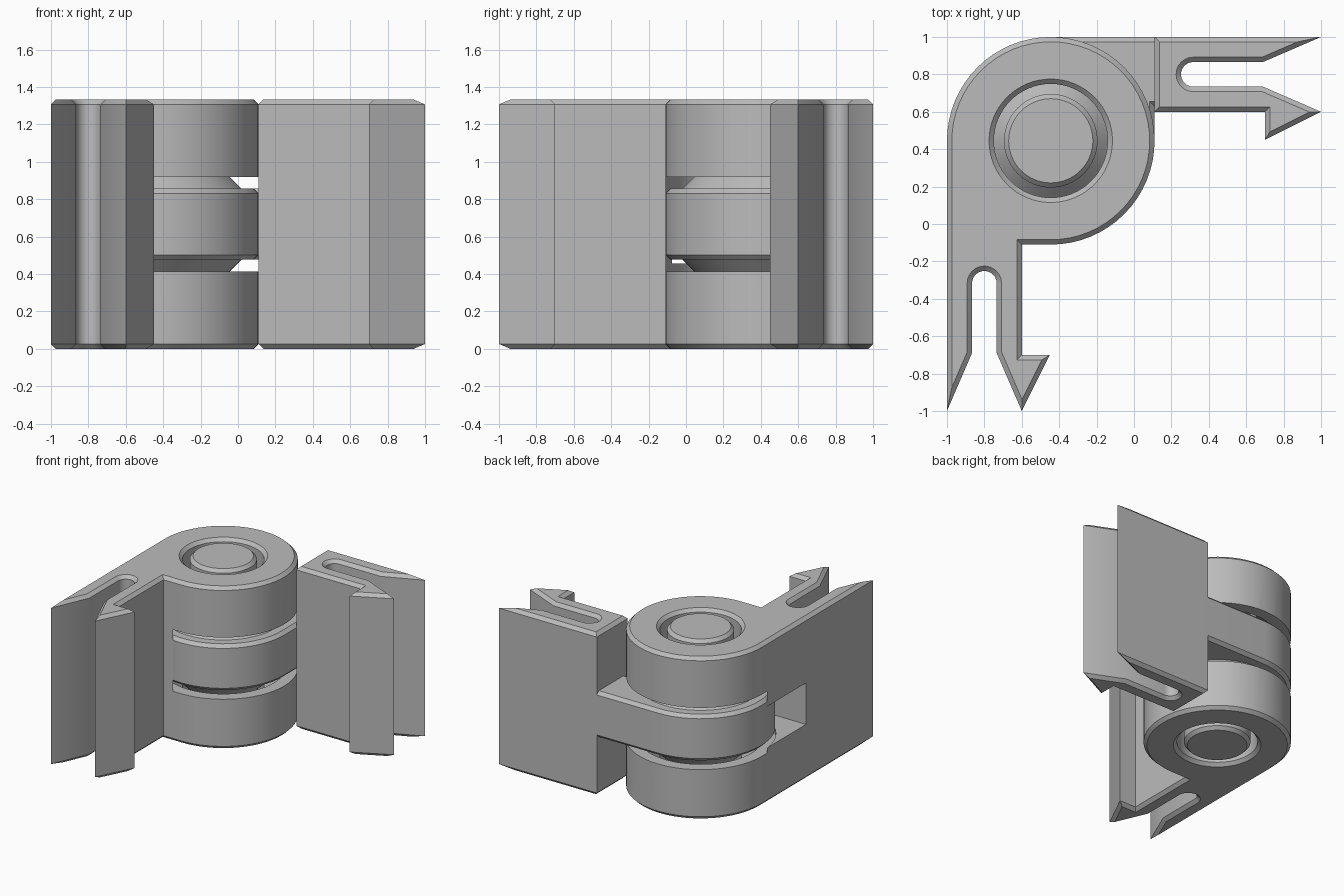
import bpy, bmesh
from math import sin, cos, radians, pi
from mathutils import Vector

H = 1.333          # total height
R = 0.555          # barrel radius
C = -0.445         # barrel axis at x = C, y = -C
BEV = 0.026        # chamfer width

cube = bpy.data.objects.get("Cube")
if cube:
    bpy.data.objects.remove(cube, do_unlink=True)

grey = bpy.data.materials.new("plain grey")
grey.use_nodes = True
tone = (0.5, 0.5, 0.5, 1)
grey.diffuse_color = tone
grey.node_tree.nodes["Principled BSDF"].inputs["Base Color"].default_value = tone


def arc(cx, cy, r, start, end, steps):
    angles = [radians(start + (end - start) * i / steps) for i in range(steps + 1)]
    return [(cx + r * cos(a), cy + r * sin(a)) for a in angles]


def inset(points, d):
    """Mitred inward offset of a counter-clockwise outline."""
    out = []
    for i, p in enumerate(points):
        p = Vector(p)
        a = (p - Vector(points[i - 1])).normalized()
        b = (Vector(points[(i + 1) % len(points)]) - p).normalized()
        na, nb = Vector((-a.y, a.x)), Vector((-b.y, b.x))
        out.append(p + (na + nb) * d / (1 + na.dot(nb)))
    return out


def finish(name, bm):
    bmesh.ops.recalc_face_normals(bm, faces=bm.faces[:])
    mesh = bpy.data.meshes.new(name)
    bm.to_mesh(mesh)
    bm.free()
    mesh.materials.append(grey)
    ob = bpy.data.objects.new(name, mesh)
    bpy.context.collection.objects.link(ob)
    return ob


def skin(name, rings):
    """Join equal rings of 3D points with quads and close both ends."""
    bm = bmesh.new()
    loops = [[bm.verts.new(p) for p in ring] for ring in rings]
    for low, high in zip(loops, loops[1:]):
        for i in range(len(low)):
            bm.faces.new((low[i - 1], low[i], high[i], high[i - 1]))
    bm.faces.new(loops[0][::-1])
    bm.faces.new(loops[-1])
    return finish(name, bm)


def chamfered_slab(name, outline, z0, z1):
    small = inset(outline, BEV)
    levels = [(small, z0), (outline, z0 + BEV), (outline, z1 - BEV), (small, z1)]
    return skin(name, [[(p[0], p[1], z) for p in pts] for pts, z in levels])


def lathe(name, profile, steps=64):
    """Revolve (radius, z) pairs about the hinge axis."""
    turn = [2 * pi * i / steps for i in range(steps)]
    return skin(name, [[(C + r * cos(a), -C + r * sin(a), z) for a in turn]
                       for r, z in profile])


def cut(target, cutter):
    cutter.hide_render = True
    mod = target.modifiers.new("cut", "BOOLEAN")
    mod.operation = "DIFFERENCE"
    mod.solver = "EXACT"
    mod.object = cutter
    bpy.context.view_layer.objects.active = target
    bpy.ops.object.modifier_apply(modifier=mod.name)
    bpy.data.objects.remove(cutter, do_unlink=True)


def mirrored(profile):
    """Complete an upper half profile with its copy about mid height."""
    return [(r, H - z) for r, z in reversed(profile)] + profile


# Clip outline: rounded slot between a plain prong and a barbed prong
clip = [(-1, -1), (-0.866, -0.69)]
clip += arc(-0.8, -0.317, 0.066, 180, 0, 12)
clip += [(-0.734, -0.69), (-0.6, -1), (-0.45, -0.7), (-0.6, -0.7), (-0.6, -0.11)]

# Outer leaf: barrel and clip in one slab
outer_leaf = chamfered_slab("outer_leaf", arc(C, -C, R, -90, 180, 48) + clip, 0, H)

# Hollow for the middle knuckle, its conical sockets and the pin holes
hollow = mirrored([(0.56, 0.92), (0.46, 0.92), (0.304, 1.076),
                   (0.304, H - BEV), (0.34, H + 0.01)])
cut(outer_leaf, lathe("hollow_cutter", hollow))

# Window through the side of the outer leaf
bm = bmesh.new()
bmesh.ops.create_cube(bm, size=1)
bmesh.ops.scale(bm, vec=(0.45, 0.56, 0.34), verts=bm.verts[:])
bmesh.ops.translate(bm, vec=(-0.875, 0.15, 0.625), verts=bm.verts[:])
cut(outer_leaf, finish("window_cutter", bm))

# Inner leaf: the same clip reflected across the diagonal
leaf = [(-1, -0.11)] + clip
inner_leaf = chamfered_slab("inner_leaf", [(-y, -x) for x, y in reversed(leaf)], 0, H)

# Middle knuckle with the tongue that reaches the inner leaf
tongue = arc(C, -C, R, 90, 360, 48) + [(0.11, 0.63), (0.16, 0.63), (0.16, 1)]
middle_knuckle = chamfered_slab("middle_knuckle", tongue, 0.477, 0.857)

# Pin with a cone on each side of the middle knuckle
pin = mirrored([(0.47, 0.85), (0.25, 1.07), (0.25, H - BEV), (0.225, H)])
hinge_pin = lathe("hinge_pin", pin)

for ob in (outer_leaf, inner_leaf, middle_knuckle, hinge_pin):
    bpy.ops.object.select_all(action="DESELECT")
    ob.select_set(True)
    bpy.context.view_layer.objects.active = ob
    bpy.ops.object.shade_smooth_by_angle(angle=radians(25))
